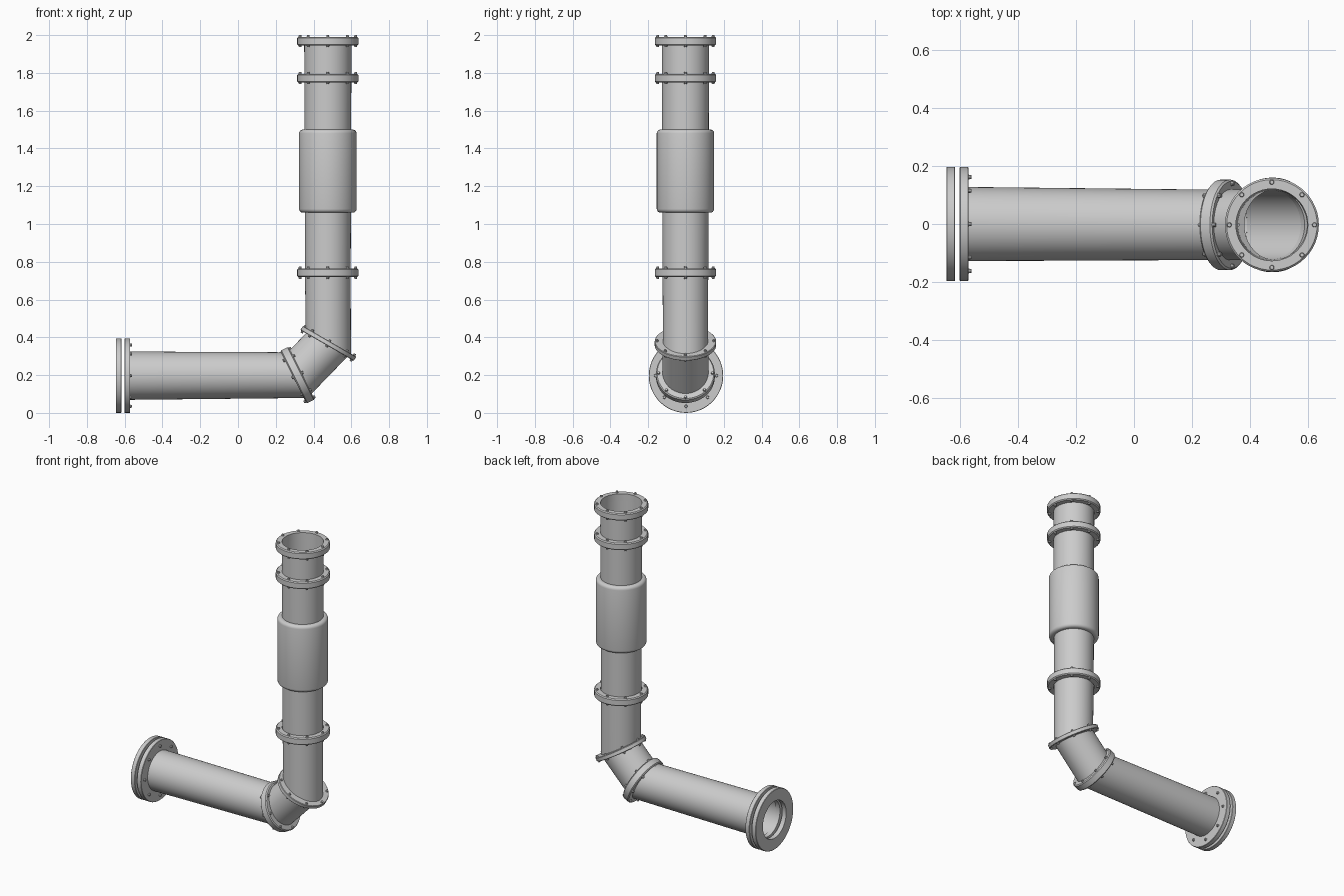
import bpy, bmesh, math
from mathutils import Vector, Matrix

if "Cube" in bpy.data.objects:
    bpy.data.objects.remove(bpy.data.objects["Cube"])

SEG = 48
Y = -0.003


def finish(name, bm):
    bmesh.ops.recalc_face_normals(bm, faces=bm.faces)
    me = bpy.data.meshes.new(name)
    bm.to_mesh(me)
    bm.free()
    ob = bpy.data.objects.new(name, me)
    bpy.context.collection.objects.link(ob)
    bpy.ops.object.select_all(action='DESELECT')
    bpy.context.view_layer.objects.active = ob
    ob.select_set(True)
    bpy.ops.object.shade_smooth_by_angle(angle=math.radians(35))
    return ob


def frame(center, axis):
    rot = Vector(axis).normalized().to_track_quat('Z', 'Y').to_matrix().to_4x4()
    return Matrix.Translation(center) @ rot


def bridge(bm, a, b):
    for i in range(len(a)):
        j = (i + 1) % len(a)
        bm.faces.new((a[i], a[j], b[j], b[i]))


def lathe(name, profile, center, axis):
    """Closed (radius, height) profile turned about an axis."""
    bm = bmesh.new()
    m = frame(center, axis)
    rings = [[bm.verts.new(m @ Vector((r * math.cos(t), r * math.sin(t), h)))
              for t in (2 * math.pi * i / SEG for i in range(SEG))] for r, h in profile]
    for k in range(len(rings)):
        bridge(bm, rings[k], rings[(k + 1) % len(rings)])
    return finish(name, bm)


def collar(name, center, axis, r_in, r_out, h, bevel=0.006):
    """Bevelled annular flange, h is half the thickness."""
    b = bevel
    return lathe(name, [(r_in, -h), (r_out - b, -h), (r_out, -h + b),
                        (r_out, h - b), (r_out - b, h), (r_in, h)], center, axis)


def bolts(name, center, axis, radius, h, sides=(1, -1), size=0.009):
    """Eight bolt heads on one or both faces of a flange."""
    bm = bmesh.new()
    m = frame(center, axis)
    for s in sides:
        for i in range(8):
            t = math.pi * i / 4
            pos = Vector((radius * math.cos(t), radius * math.sin(t), s * (h + 0.004)))
            turn = Matrix.Rotation(0 if s > 0 else math.pi, 4, 'X')
            bmesh.ops.create_cone(bm, cap_ends=True, segments=10, radius1=size,
                                  radius2=size * 0.75, depth=0.012,
                                  matrix=m @ Matrix.Translation(pos) @ turn)
    return finish(name, bm)


def pipe(name, p0, n0, p1, n1, r0, r1):
    """Open pipe between two points, its ends mitred to the planes n0 and n1."""
    bm = bmesh.new()
    p0, p1 = Vector(p0), Vector(p1)
    d = (p1 - p0).normalized()
    m = frame((0, 0, 0), d)
    loops = []
    for p, n, r in ((p0, Vector(n0), r0), (p1, Vector(n1), r1)):
        loop = []
        for i in range(SEG):
            t = 2 * math.pi * i / SEG
            off = m @ Vector((r * math.cos(t), r * math.sin(t), 0))
            loop.append(bm.verts.new(p + off - d * (off.dot(n) / d.dot(n))))
        loops.append(loop)
    bridge(bm, *loops)
    return finish(name, bm)


# Joint positions and directions
X, Z = (1, 0, 0), (0, 0, 1)
start = (-0.60, 0, 0.197)
joint_a, axis_a = (0.315, Y, 0.20), (0.895, 0, 0.446)
joint_b, axis_b = (0.478, Y, 0.368), (0.5, 0, 0.866)
cx = 0.4755

# Pipe run
pipe("horizontal_pipe", start, X, joint_a, axis_a, 0.128, 0.121)
pipe("elbow_pipe", joint_a, axis_a, joint_b, axis_b, 0.122, 0.122)
pipe("lower_riser", joint_b, axis_b, (cx, Y, 0.742), Z, 0.119, 0.121)
pipe("upper_riser", (cx, Y, 0.742), Z, (cx, Y, 1.985), Z, 0.121, 0.125)

# Thick sleeve with rounded shoulders
profile = [(0.122, 1.06)]
for r, z, a0 in ((0.152 - 0.02, 1.08, -90), (0.152 - 0.02, 1.48, 0)):
    for k in range(5):
        a = math.radians(a0 + 22.5 * k)
        profile.append((r + 0.02 * math.cos(a), z + 0.02 * math.sin(a)))
profile.append((0.124, 1.50))
lathe("sleeve", profile, (cx, Y, 0), Z)

# Pair of end flanges with a gap between
for name, x in (("outer_end_flange", -0.632), ("inner_end_flange", -0.586)):
    collar(name, (x, 0, 0.197), X, 0.122, 0.197, 0.015, 0.002)
bolts("end_flange_bolts", (-0.586, 0, 0.197), X, 0.162, 0.015, (1,))

# Elbow flanges
collar("elbow_lower_flange", joint_a, axis_a, 0.12, 0.156, 0.024)
bolts("elbow_lower_bolts", joint_a, axis_a, 0.143, 0.024)
collar("elbow_upper_flange", joint_b, axis_b, 0.12, 0.163, 0.013, 0.003)
bolts("elbow_upper_bolts", joint_b, axis_b, 0.15, 0.013, size=0.008)

# Riser flanges
for name, z in (("riser_flange", 0.742), ("neck_flange", 1.772), ("top_flange", 1.968)):
    collar(name, (cx, Y, z), Z, 0.124, 0.162, 0.023)
    bolts(name + "_bolts", (cx, Y, z), Z, 0.147, 0.022)
